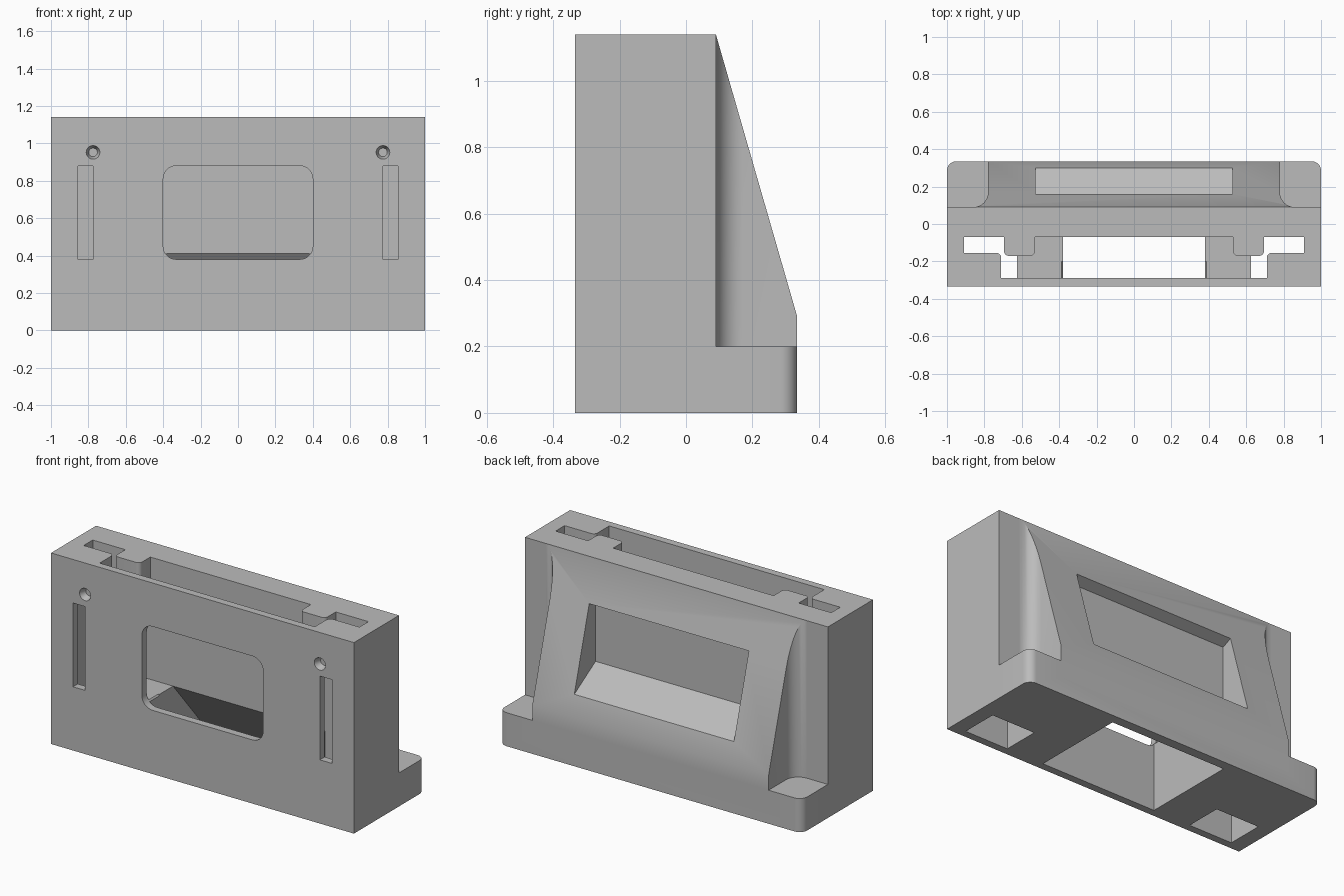
import bpy, bmesh, math
from mathutils import Vector

if "Cube" in bpy.data.objects:
    bpy.data.objects.remove(bpy.data.objects["Cube"])

grey = bpy.data.materials.new("plain grey")
grey.diffuse_color = (0.50, 0.50, 0.50, 1)
grey.use_nodes = True
grey.node_tree.nodes["Principled BSDF"].inputs["Base Color"].default_value = grey.diffuse_color


def rounded(pts, seg=8):
    """Polygon of (u, v[, radius]) corners with the given corners rounded."""
    out = []
    for i, p in enumerate(pts):
        r = p[2] if len(p) > 2 else 0
        c = Vector(p[:2])
        if not r:
            out.append(c)
            continue
        a = (Vector(pts[i - 1][:2]) - c).normalized()
        b = (Vector(pts[(i + 1) % len(pts)][:2]) - c).normalized()
        centre = c + (a + b) * r          # right-angled corners
        for k in range(seg + 1):
            t = k / seg * math.pi / 2
            out.append(centre - b * r * math.cos(t) - a * r * math.sin(t))
    return out


def prism(name, pts, axis, lo, hi):
    """Extrude a profile along x (profile y,z), y (profile x,z) or z (profile x,y)."""
    place = {"x": lambda u, v, w: (w, u, v),
             "y": lambda u, v, w: (u, w, v),
             "z": lambda u, v, w: (u, v, w)}[axis]
    bm = bmesh.new()
    poly = rounded(pts)
    rings = [[bm.verts.new(place(p.x, p.y, w)) for p in poly] for w in (lo, hi)]
    n = len(poly)
    bm.faces.new(rings[0])
    bm.faces.new(rings[1])
    for i in range(n):
        j = (i + 1) % n
        bm.faces.new((rings[0][i], rings[0][j], rings[1][j], rings[1][i]))
    return finish(name, bm)


def finish(name, bm):
    bmesh.ops.recalc_face_normals(bm, faces=bm.faces)
    me = bpy.data.meshes.new(name)
    bm.to_mesh(me)
    bm.free()
    ob = bpy.data.objects.new(name, me)
    bpy.context.collection.objects.link(ob)
    return ob


def box(name, x0, x1, y0, y1, z0, z1):
    return prism(name, [(x0, y0), (x1, y0), (x1, y1), (x0, y1)], "z", z0, z1)


def round_bar(start, end, r0, r1):
    """Round cutter from start to end, tapering from r0 to r1."""
    s, e = Vector(start), Vector(end)
    bm = bmesh.new()
    bmesh.ops.create_cone(bm, cap_ends=True, segments=32, radius1=r0, radius2=r1,
                          depth=(e - s).length)
    rot = (e - s).to_track_quat("Z", "Y").to_matrix()
    for v in bm.verts:
        v.co = rot @ v.co + (s + e) / 2
    return finish("hole_cutter", bm)


def combine(target, other, operation):
    mod = target.modifiers.new("combine", "BOOLEAN")
    mod.operation, mod.object, mod.solver = operation, other, "EXACT"
    bpy.context.view_layer.objects.active = target
    bpy.ops.object.modifier_apply(modifier=mod.name)
    bpy.data.objects.remove(other)


def cut(other):
    combine(housing, other, "DIFFERENCE")


def mirror_outline(half):
    return half + [(-p[0],) + tuple(p[1:]) for p in reversed(half)]


# main block
housing = box("housing", -1, 1, -0.335, 0.09, 0, 1.14)

# rear foot with rounded corners
combine(housing, prism("foot", [(-1, 0), (1, 0), (1, 0.335, 0.05), (-1, 0.335, 0.05)],
                       "z", 0, 0.2), "UNION")

# sloped rear hood, flaring into the block with concave fillets
hood = prism("hood", mirror_outline([(0.86, 0.05), (0.86, 0.09), (0.78, 0.09, 0.0799),
                                     (0.78, 0.335)]), "z", 0.1, 1.14)
bm = bmesh.new()
bm.from_mesh(hood.data)
bmesh.ops.bisect_plane(bm, geom=bm.verts[:] + bm.edges[:] + bm.faces[:], dist=1e-5,
                       plane_co=(0, 0.09, 1.14), plane_no=(0, 0.85, 0.245),
                       clear_outer=True)
bmesh.ops.holes_fill(bm, edges=[e for e in bm.edges if e.is_boundary], sides=0)
bmesh.ops.recalc_face_normals(bm, faces=bm.faces)
bm.to_mesh(hood.data)
bm.free()
combine(housing, hood, "UNION")

# rear display recess
cut(prism("recess", [(0.10, 0.87), (0.10, 0.53), (0.40, 0.35), (0.40, 1.005)],
          "x", -0.527, 0.527))

# inner chamber, and its top opening shaped around the screw tabs
cut(box("chamber", -0.91, 0.91, -0.29, -0.07, 0.41, 0.90))
top_half = [(0.71, -0.29), (0.71, -0.155, 0.025), (0.91, -0.155), (0.91, -0.07),
            (0.695, -0.07), (0.695, -0.17, 0.025), (0.53, -0.17, 0.025), (0.53, -0.07)]
cut(prism("top_opening", mirror_outline(top_half), "z", 0.88, 1.2))

# central chute with a slanted rear wall
cut(prism("chute", [(-0.29, -0.05), (0.32, -0.05), (-0.07, 0.41), (-0.07, 0.45),
                    (-0.29, 0.45)], "x", -0.38, 0.38))

# front window
cut(prism("window", [(-0.4, 0.38, 0.07), (0.4, 0.38, 0.07), (0.4, 0.88, 0.07),
                     (-0.4, 0.88, 0.07)], "y", -0.4, -0.2))

for s in (-1, 1):
    # side shafts through the floor and front slots
    a, b = sorted((s * 0.625, s * 0.91))
    cut(box("shaft", a, b, -0.29, -0.07, -0.05, 0.5))
    a, b = sorted((s * 0.775, s * 0.855))
    cut(box("slot", a, b, -0.4, -0.2, 0.38, 0.88))
    # foot and floor through holes
    cut(round_bar((s * 0.89, 0.253, -0.05), (s * 0.89, 0.253, 0.3), 0.033, 0.033))
    cut(round_bar((s * 0.505, -0.19, -0.05), (s * 0.505, -0.19, 0.5), 0.033, 0.033))
    # countersunk tab holes
    for x, y in ((0.585, -0.117), (0.877, -0.217)):
        cut(round_bar((s * x, y, 1.14), (s * x, y, 0.97), 0.023, 0.023))
        cut(round_bar((s * x, y, 1.15), (s * x, y, 1.10), 0.040, 0.023))
    # countersunk front holes
    for z in (0.305, 0.952):
        cut(round_bar((s * 0.775, -0.335, z), (s * 0.775, -0.23, z), 0.023, 0.023))
        cut(round_bar((s * 0.775, -0.345, z), (s * 0.775, -0.295, z), 0.040, 0.023))

housing.data.materials.clear()
housing.data.materials.append(grey)
for p in housing.data.polygons:
    p.material_index = 0
bpy.ops.object.select_all(action="DESELECT")
housing.select_set(True)
bpy.context.view_layer.objects.active = housing
bpy.ops.object.shade_smooth_by_angle(angle=math.radians(30))
